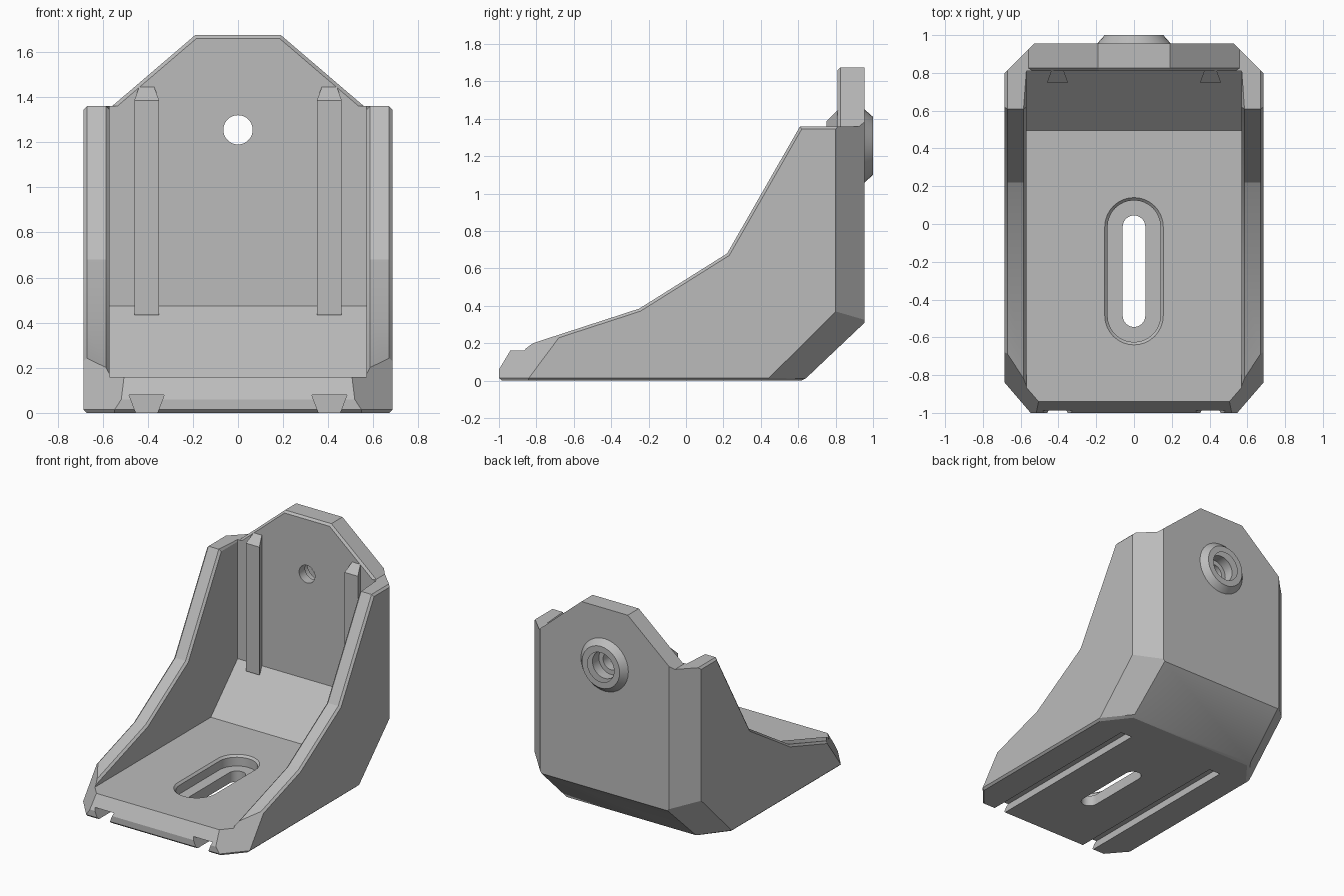
import bpy, bmesh, math
from mathutils import Vector

cube = bpy.data.objects.get("Cube")
if cube:
    bpy.data.objects.remove(cube)

grey = bpy.data.materials.new("plain_grey")
grey.use_nodes = True
grey.diffuse_color = (0.5, 0.5, 0.5, 1)
grey.node_tree.nodes["Principled BSDF"].inputs["Base Color"].default_value = (0.5, 0.5, 0.5, 1)


def finish(name, bm):
    bmesh.ops.recalc_face_normals(bm, faces=bm.faces[:])
    me = bpy.data.meshes.new(name)
    bm.to_mesh(me)
    bm.free()
    me.materials.append(grey)
    ob = bpy.data.objects.new(name, me)
    bpy.context.collection.objects.link(ob)
    return ob


def loft(rings):
    """Closed solid through rings of equal point count."""
    bm = bmesh.new()
    loops = [[bm.verts.new(p) for p in ring] for ring in rings]
    n = len(loops[0])
    for a, b in zip(loops, loops[1:]):
        for i in range(n):
            j = (i + 1) % n
            bm.faces.new((a[i], a[j], b[j], b[i]))
    bm.faces.new(loops[0])
    bm.faces.new(loops[-1])
    bmesh.ops.recalc_face_normals(bm, faces=bm.faces[:])
    return bm


def prism(profile, axis, lo, hi):
    def place(p, d):
        co = list(p)
        co.insert(axis, d)
        return co
    return loft([[place(p, d) for p in profile] for d in (lo, hi)])


def rounded(layers, half=0.0, steps=16):
    """Stadium (or circle) outlines stacked as (height, radius), along z."""
    rings = []
    for z, r in layers:
        ring = []
        for end in (0, 1):
            for i in range(steps + (1 if half else 0)):
                a = math.pi * (end + i / steps)
                ring.append((r * math.cos(a), r * math.sin(a) + (half, -half)[end], z))
        rings.append(ring)
    return loft(rings)


def cut(bm, point, normal):
    """Slice away everything on the normal's side, on both left and right."""
    for s in (1, -1):
        co = Vector((s * point[0], point[1], point[2]))
        no = Vector((s * normal[0], normal[1], normal[2]))
        geom = bm.verts[:] + bm.edges[:] + bm.faces[:]
        res = bmesh.ops.bisect_plane(bm, geom=geom, plane_co=co, plane_no=no, clear_outer=True)
        edges = [e for e in res["geom_cut"] if isinstance(e, bmesh.types.BMEdge) and e.is_boundary]
        bmesh.ops.holes_fill(bm, edges=edges)
    bmesh.ops.recalc_face_normals(bm, faces=bm.faces[:])


def bevel(bm, test, width=0.015):
    edges = [e for e in bm.edges if len(e.link_faces) == 2 and test(e)]
    bmesh.ops.bevel(bm, geom=edges, offset=width, segments=1, affect="EDGES", clamp_overlap=True)


def combine(target, other, operation):
    mod = target.modifiers.new("join", "BOOLEAN")
    mod.object, mod.operation, mod.solver = other, operation, "EXACT"
    bpy.context.view_layer.objects.active = target
    bpy.ops.object.modifier_apply(modifier=mod.name)
    bpy.data.objects.remove(other)


BACK, INNER, WALL = 0.955, 0.81, 0.57
back_corner = ((0.53, BACK, 0), (1, 1, 0))

# Outer shell from the side profile, with sliced corners
side = [(-1, 0), (0.63, 0), (BACK, 0.31), (BACK, 1.36), (0.61, 1.36), (0.22, 0.68),
        (-0.25, 0.385), (-0.85, 0.19), (-0.885, 0.16), (-0.94, 0.16), (-1, 0.06)]
bm = prism(side, 0, -0.685, 0.685)
cut(bm, *back_corner)
cut(bm, (0.685, 0.43, 0), (0.2, 0.155, -0.155))
cut(bm, (0.685, -0.85, 0), (0.18, -0.155, 0.115))
bevel(bm, lambda e: all(v.co.z < 0.001 for v in e.verts))
bracket = finish("bracket_body", bm)

# Open interior with sloping rear floor
inside = [(-1.2, 0.16), (0.495, 0.16), (INNER, 0.475), (INNER, 2), (-1.2, 2)]
combine(bracket, finish("cavity", prism(inside, 0, -WALL, WALL)), "DIFFERENCE")


# Softened rims along the side walls
def is_rim(e):
    if any(abs(v.co.x) < 0.56 or v.co.z < 0.17 for v in e.verts):
        return False
    a, b = sorted((f.normal for f in e.link_faces), key=lambda n: abs(n.x))
    return abs(a.x) < 0.1 and a.z > 0.3 and abs(b.x) > 0.9 and e.is_convex


bm = bmesh.new()
bm.from_mesh(bracket.data)
bmesh.ops.dissolve_limit(bm, angle_limit=0.01, verts=bm.verts[:], edges=bm.edges[:])
bevel(bm, is_rim)
bm.to_mesh(bracket.data)
bm.free()

# Raised top of the back wall
crown = [(-WALL, 1.0), (WALL, 1.0), (WALL, 1.35), (0.19, 1.675), (-0.19, 1.675), (-WALL, 1.35)]
bm = prism(crown, 1, INNER, BACK)
bevel(bm, lambda e: all(v.co.z > 1.3 and v.co.y < INNER + 0.01 for v in e.verts))
cut(bm, *back_corner)
combine(bracket, finish("back_crown", bm), "UNION")


# Bolt boss and stepped hole through the back wall
def facing_back(bm):
    for v in bm.verts:
        x, y, z = v.co
        v.co = (x, z, 1.255 + y)
    return bm


boss = facing_back(rounded([(0.9, 0.195), (BACK, 0.195), (1.0, 0.155)]))
combine(bracket, finish("bolt_boss", boss), "UNION")
hole = facing_back(rounded([(0.7, 0.065), (0.88, 0.065), (0.88, 0.1), (0.985, 0.1), (1.02, 0.12)]))
combine(bracket, finish("bolt_hole", hole), "DIFFERENCE")

# Recessed slot in the floor
slot = rounded([(-0.1, 0.06), (0.08, 0.06), (0.08, 0.14), (0.145, 0.14), (0.16, 0.155), (0.2, 0.155)], 0.235)
bmesh.ops.translate(slot, verts=slot.verts[:], vec=(0, -0.25, 0))
combine(bracket, finish("floor_slot", slot), "DIFFERENCE")

for s, label in ((1, "left"), (-1, "right")):
    # Dovetail groove under the floor
    x = s * 0.405
    groove = [(x - 0.04, -0.02), (x + 0.04, -0.02), (x + 0.078, 0.08), (x - 0.078, 0.08)]
    combine(bracket, finish("groove", prism(groove, 1, -1.2, 0.4)), "DIFFERENCE")
    # Dovetail rail on the back wall, with a sloping top
    rail = [(x - 0.055, 0.75), (x + 0.055, 0.75), (x + 0.03, 0.82), (x - 0.03, 0.82)]
    bm = prism(rail, 2, 0.435, 1.385)
    for v in bm.verts:
        if v.co.z > 1:
            v.co.z += v.co.y - 0.75
    finish(label + "_rail", bm)

bpy.ops.object.select_all(action="DESELECT")
bracket.select_set(True)
bpy.context.view_layer.objects.active = bracket
bpy.ops.object.shade_smooth_by_angle(angle=math.radians(25))
